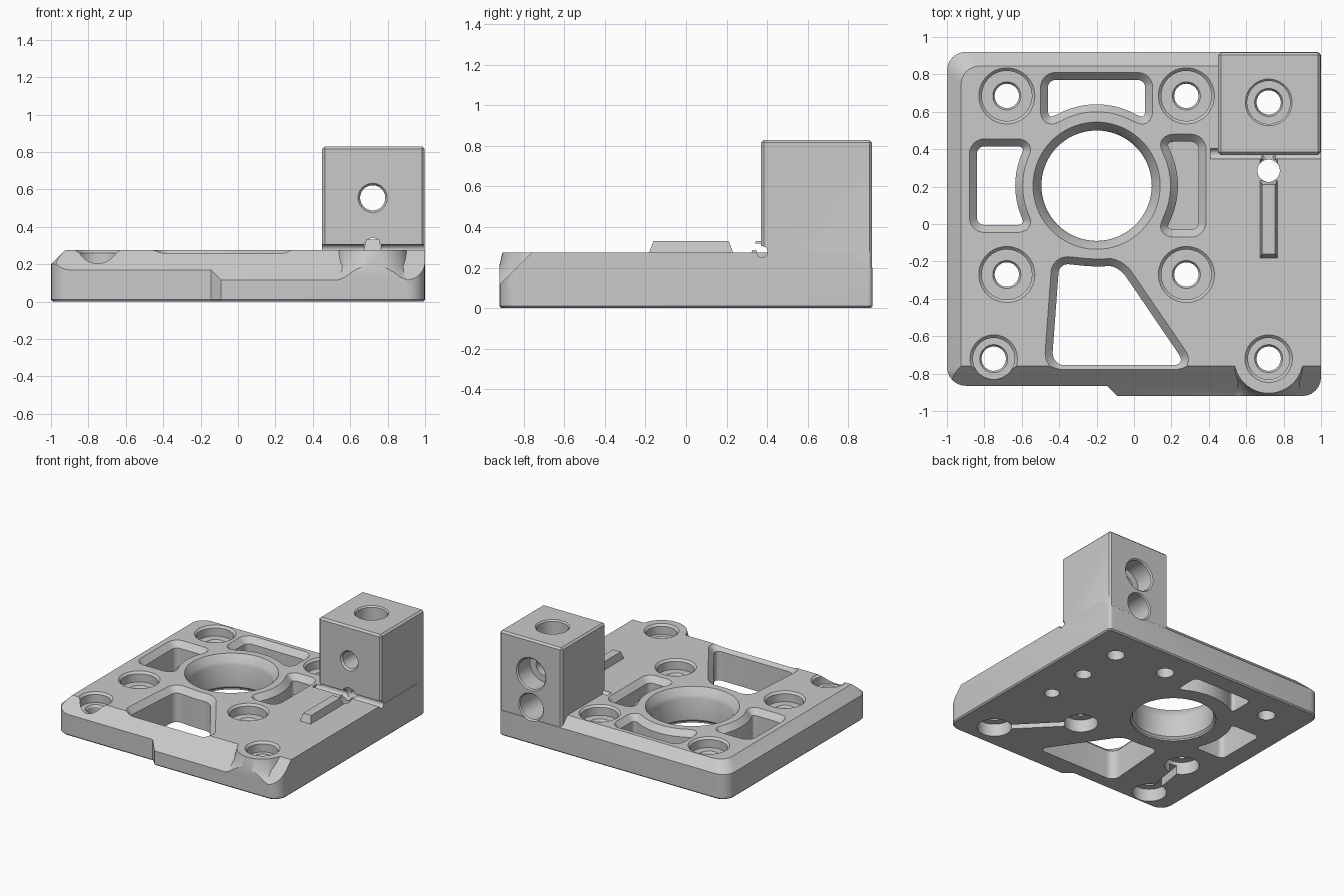
import bpy
import bmesh
from math import cos, sin, pi, radians, asin
from mathutils import Matrix, Vector

cube = bpy.data.objects.get("Cube")
if cube:
    bpy.data.objects.remove(cube)

grey = bpy.data.materials.new("satin_grey")
grey.use_nodes = True
grey.diffuse_color = (0.59, 0.59, 0.59, 1)
grey.node_tree.nodes["Principled BSDF"].inputs["Base Color"].default_value = (0.59, 0.59, 0.59, 1)

TOP = 0.275
CENTRE = Vector((-0.2, 0.205))


def loft(name, rings, matrix=Matrix()):
    """Closed solid through counter-clockwise rings, lowest first."""
    bm = bmesh.new()
    rows = [[bm.verts.new(p) for p in ring] for ring in rings]
    for a, b in zip(rows, rows[1:]):
        for i in range(len(a)):
            j = (i + 1) % len(a)
            bm.faces.new((a[i], a[j], b[j], b[i]))
    bm.faces.new(rows[0][::-1])
    bm.faces.new(rows[-1])
    bm.transform(matrix)
    return to_object(name, bm)


def to_object(name, bm):
    mesh = bpy.data.meshes.new(name)
    bm.to_mesh(mesh)
    bm.free()
    mesh.materials.append(grey)
    obj = bpy.data.objects.new(name, mesh)
    bpy.context.collection.objects.link(obj)
    return obj


def lathe(name, profile, matrix=Matrix(), n=48):
    """Turned solid from (radius, height) pairs."""
    return loft(name, [[(r * cos(2 * pi * i / n), r * sin(2 * pi * i / n), z)
                        for i in range(n)] for r, z in profile], matrix)


def prism(name, poly, low, high, matrix=Matrix()):
    return loft(name, [[(x, y, z) for x, y in poly] for z in (low, high)], matrix)


def rounded(corners, steps=6):
    """Round each (x, y, radius) corner."""
    out = []
    for i, (x, y, r) in enumerate(corners):
        p = Vector((x, y))
        if r == 0:
            out.append(p)
            continue
        a = Vector(corners[i - 1][:2]) - p
        b = Vector(corners[(i + 1) % len(corners)][:2]) - p
        a = p + a.normalized() * min(r, a.length * 0.48)
        b = p + b.normalized() * min(r, b.length * 0.48)
        for k in range(steps + 1):
            t = k / steps
            wa, wp, wb = (1 - t) ** 2, 1.414 * t * (1 - t), t ** 2
            out.append((a * wa + p * wp + b * wb) / (wa + wp + wb))
    return out


def offset(poly, d):
    """Grow a counter-clockwise outline by d."""
    out = []
    for i, p in enumerate(poly):
        e = (p - poly[i - 1]).normalized()
        f = (poly[(i + 1) % len(poly)] - p).normalized()
        n = Vector((e.y + f.y, -e.x - f.x)).normalized()
        out.append(p + n * d / max(0.5, n.dot(Vector((e.y, -e.x)))))
    return out


def boolean(target, tool, operation="DIFFERENCE"):
    mod = target.modifiers.new("cut", "BOOLEAN")
    mod.operation, mod.solver, mod.object = operation, "EXACT", tool
    bpy.context.view_layer.objects.active = target
    bpy.ops.object.modifier_apply(modifier=mod.name)
    bpy.data.objects.remove(tool)


def move(x, y, z=0.0):
    return Matrix.Translation((x, y, z))


def window(name, poly, floor):
    """Cutter with a chamfered rim."""
    levels = ((0, floor), (0, TOP - 0.045), (0.04, TOP), (0.04, TOP + 0.1))
    return loft(name, [[(p.x, p.y, z) for p in offset(poly, d)] for d, z in levels])


def arc_window(angle, reach, half, floor):
    """Window beside the central bore, its inner edge following the bore."""
    r = 0.435
    end = asin((half - 0.05) / r)
    arc = [(r * cos(end * k / 6), r * sin(end * k / 6), 0) for k in range(6, -7, -1)]
    low = r * cos(end) - 0.02
    pts = [(low, -half, 0.04), (reach, -half, 0.04), (reach, half, 0.04), (low, half, 0.04)]
    turn = Matrix.Rotation(angle, 2)
    return window("window", [CENTRE + turn @ p for p in rounded(pts + arc)], floor)


# Plate with chamfered left and back top edges
def outline(left, back, d, z):
    pts = [(left, -0.865, 0.1), (-0.145, -0.865, 0), (-0.09, -0.92, 0), (1, -0.92, 0.1),
           (1, back, 0.025), (left, back, 0.1)]
    return [(p.x, p.y, z) for p in offset(rounded(pts), d)]


plate = loft("mounting_plate", [outline(-1, 0.92, -0.01, 0), outline(-1, 0.92, 0, 0.01),
                                outline(-1, 0.92, 0, 0.2), outline(-0.925, 0.845, 0, TOP)])

# Sloped front edge, left standing around the front screw boss
slope = prism("front_slope", [(-0.76, TOP), (-0.56, TOP + 0.2), (-1.2, TOP + 0.2), (-1.2, TOP - 0.44)],
              -1.2, 1.2, Matrix(((0, 0, 1, 0), (1, 0, 0, 0), (0, 1, 0, 0), (0, 0, 0, 1))))
boss = [(0.33, 0.08), (0.25, 0.13), (0.205, 0.19), (0.185, TOP), (0.185, 0.6)]
boolean(slope, lathe("screw_boss", boss, move(0.72, -0.72)))
boolean(plate, slope)

# Corner block with softened edges
bm = bmesh.new()
bmesh.ops.create_cube(bm, size=1, matrix=move(0.724, 0.644, 0.465) @ Matrix.Diagonal((0.548, 0.548, 0.73, 1)))
bmesh.ops.bevel(bm, geom=bm.edges[:], offset=0.014, segments=1, affect="EDGES")
boolean(plate, to_object("corner_block", bm), "UNION")


# Raised ridge and small lug in front of the block
def ridge(y0, y1):
    rows = ((0.062, 0.05, 0.2), (0.035, 0.0, 0.332))
    return loft("ridge", [[(0.72 - w, y0 - g, z), (0.72 + w, y0 - g, z),
                           (0.72 + w, y1 + g, z), (0.72 - w, y1 + g, z)] for w, g, z in rows])


boolean(plate, ridge(-0.16, 0.21), "UNION")
boolean(plate, ridge(0.345, 0.42), "UNION")

# Relief groove along the foot of the block
along_x = Matrix.Rotation(radians(90), 4, "Y")
boolean(plate, lathe("groove", [(0.028, -0.29), (0.028, 0.4)], move(0.7, 0.375, 0.278) @ along_x, 20))

# Central bore
boolean(plate, lathe("bore", [(0.31, -0.1), (0.31, 0.012), (0.295, 0.027), (0.295, 0.2), (0.305, 0.225),
                              (0.34, TOP), (0.34, 0.4)], move(*CENTRE), 72))

# Lightening windows, the right one a blind pocket
boolean(plate, arc_window(radians(90), 0.565, 0.26, -0.1))
boolean(plate, arc_window(radians(180), 0.64, 0.21, -0.1))
boolean(plate, arc_window(0, 0.545, 0.235, 0.12))
front = [(-0.44, -0.755, 0.07), (0.28, -0.755, 0.07), (-0.085, -0.22, 0.07), (-0.2, -0.23, 0.07),
         (-0.4, -0.21, 0.05)]
boolean(plate, window("front_window", rounded(front), -0.1))


# Stepped screw holes
def screw(x, y, r, pocket):
    prof = [(0.065, -0.1), (0.065, 0.18), (0.075, 0.195), (r - 0.016, 0.195),
            (r - 0.016, TOP - 0.016), (r, TOP), (r, TOP + 0.1)]
    boolean(plate, lathe("screw_hole", prof, move(x, y)))
    if pocket:
        boolean(plate, lathe("nut_pocket", [(0.125, -0.1), (0.125, 0.1)], move(x, y)))


for x in (-0.68, 0.28):
    screw(x, 0.685, 0.15, False)
    screw(x, -0.27, 0.15, True)
for x in (-0.75, 0.72):
    screw(x, -0.72, 0.127, True)

# Slots joining the pockets underneath
for a, b in (((-0.68, -0.27), (-0.75, -0.72)), ((0.28, -0.27), (0.72, -0.72))):
    a, b = Vector(a), Vector(b)
    side = (b - a).orthogonal().normalized() * 0.03
    boolean(plate, prism("slot", [a - side, b - side, b + side, a + side], -0.1, 0.07))

# Block bores: vertical, horizontal, and the lower blind one
boolean(plate, lathe("vertical_bore", [(0.065, -0.1), (0.065, 0.68), (0.075, 0.7), (0.115, 0.7),
                                       (0.115, 0.82), (0.13, 0.835), (0.13, 1)], move(0.72, 0.65)))
to_back = Matrix.Rotation(radians(-90), 4, "X")
boolean(plate, lathe("clamp_bore", [(0.078, 0.3), (0.078, 0.37), (0.067, 0.385), (0.067, 0.76), (0.12, 0.76),
                                    (0.12, 0.908), (0.134, 0.922), (0.134, 1)], move(0.72, 0, 0.555) @ to_back))
boolean(plate, lathe("lower_bore", [(0.045, 0.28), (0.045, 0.55), (0.1, 0.6), (0.1, 0.908), (0.112, 0.922),
                                    (0.112, 1)], move(0.72, 0, 0.295) @ to_back))

# Small holes under the ridge
boolean(plate, lathe("pin_hole", [(0.06, -0.1), (0.06, 0.5)], move(0.72, 0.285), 32))
boolean(plate, lathe("blind_pin_hole", [(0.055, -0.1), (0.055, 0.24)], move(0.72, -0.07), 32))

bpy.ops.object.select_all(action="DESELECT")
plate.select_set(True)
bpy.context.view_layer.objects.active = plate
bpy.ops.object.shade_smooth_by_angle(angle=radians(30))
